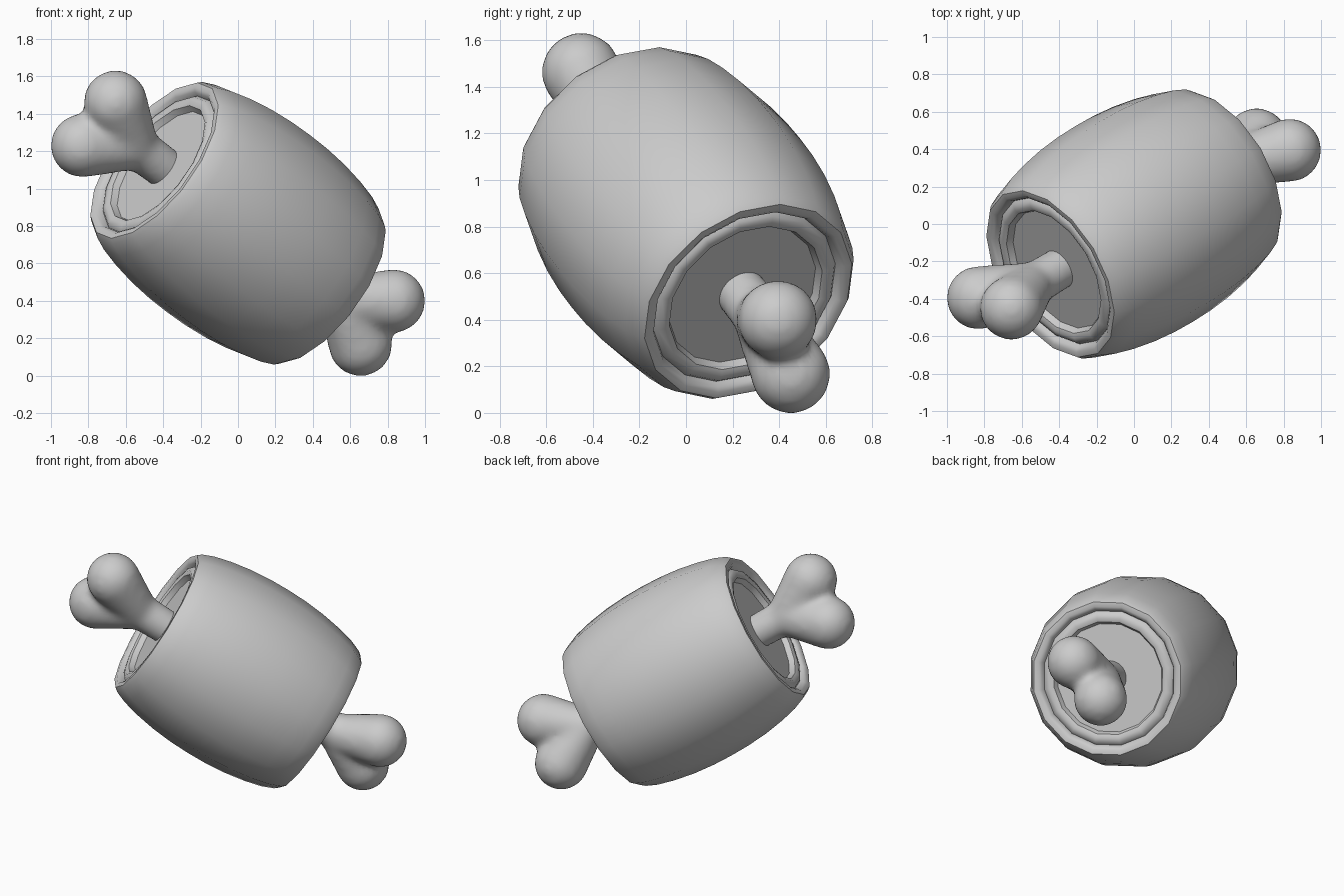
import bpy, bmesh, math
from mathutils import Vector, Matrix

if "Cube" in bpy.data.objects:
    bpy.data.objects.remove(bpy.data.objects["Cube"])

CENTRE = Vector((0, 0, 0.815))
AXIS = Vector((-0.72, -0.43, 0.54)).normalized()
TILT = Matrix.Translation(CENTRE) @ AXIS.to_track_quat('Z', 'Y').to_matrix().to_4x4()


def finish(name, bm):
    bmesh.ops.recalc_face_normals(bm, faces=bm.faces)
    mesh = bpy.data.meshes.new(name)
    bm.to_mesh(mesh)
    bm.free()
    ob = bpy.data.objects.new(name, mesh)
    bpy.context.collection.objects.link(ob)
    bpy.ops.object.select_all(action='DESELECT')
    ob.select_set(True)
    bpy.context.view_layer.objects.active = ob
    return ob


# Meat barrel: half profile (radius, height), mirrored and turned round the tilted axis
half = [(0.61, 0.0), (0.607, 0.13), (0.595, 0.27), (0.572, 0.41), (0.545, 0.52),
        (0.515, 0.595), (0.495, 0.62), (0.465, 0.62), (0.445, 0.605), (0.435, 0.58),
        (0.42, 0.598), (0.39, 0.605), (0.365, 0.595), (0.35, 0.56), (0.0, 0.56)]
profile = [(r, -h) for r, h in reversed(half[1:])] + half
bm = bmesh.new()
verts = [bm.verts.new((r, 0, h)) for r, h in profile]
edges = [bm.edges.new(pair) for pair in zip(verts, verts[1:])]
bmesh.ops.spin(bm, geom=verts + edges, cent=(0, 0, 0), axis=(0, 0, 1),
               angle=math.tau, steps=16, use_duplicate=False)
bmesh.ops.remove_doubles(bm, verts=bm.verts, dist=0.0005)
bmesh.ops.transform(bm, matrix=TILT, verts=bm.verts)
finish("meat", bm)
bpy.ops.object.shade_smooth_by_angle(angle=math.radians(45))


# Bone: tapered shaft and two knobs at each end, fused into one smooth skin
def limb(bm, a, b, ra, rb, steps=10):
    for i in range(steps + 1):
        t = i / steps
        bmesh.ops.create_icosphere(bm, subdivisions=3, radius=ra + (rb - ra) * t,
                                   matrix=Matrix.Translation(a.lerp(b, t)))


knobs = [Vector((-0.832, -0.395, 0.415)), Vector((-0.655, -0.45, 0.648))]
for name, side in (("upper_bone", 1), ("lower_bone", -1)):
    bm = bmesh.new()
    fork = AXIS * 0.76 * side
    limb(bm, CENTRE + AXIS * 0.5 * side, CENTRE + fork, 0.112, 0.118)
    for knob in knobs:
        limb(bm, CENTRE + fork, CENTRE + knob * side, 0.125, 0.172)
    bone = finish(name, bm)
    fuse = bone.modifiers.new("fuse", 'REMESH')
    fuse.mode = 'VOXEL'
    fuse.voxel_size = 0.022
    fuse.use_smooth_shade = True
    soften = bone.modifiers.new("soften", 'SMOOTH')
    soften.factor = 0.5
    soften.iterations = 12
